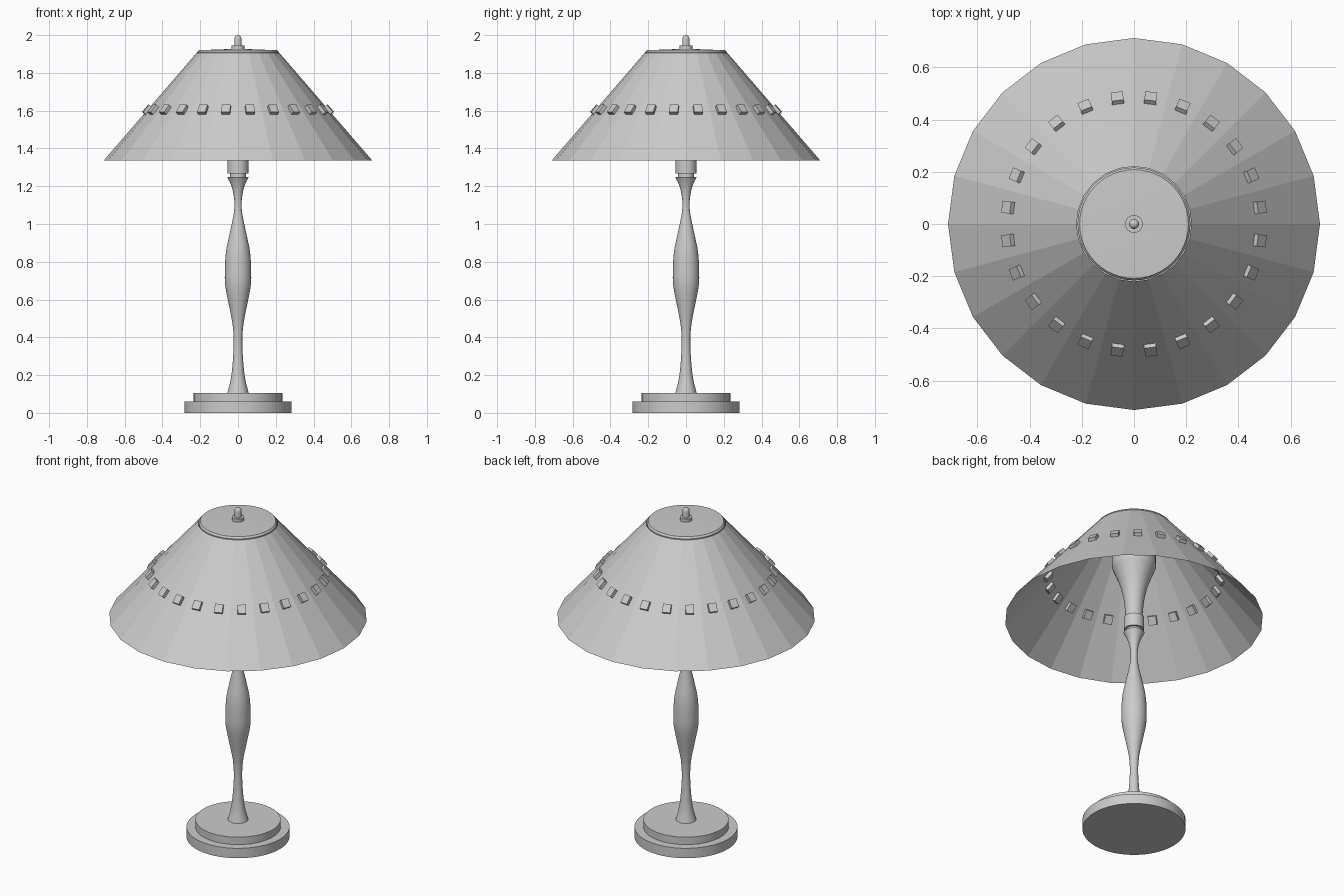
import bpy, bmesh, math
from mathutils import Matrix, Vector

if "Cube" in bpy.data.objects:
    bpy.data.objects.remove(bpy.data.objects["Cube"])

grey = bpy.data.materials.new("plain_grey")
grey.diffuse_color = (0.6, 0.6, 0.6, 1)
grey.use_nodes = True
grey.node_tree.nodes["Principled BSDF"].inputs["Base Color"].default_value = grey.diffuse_color


def finish(bm, name, smooth):
    bmesh.ops.recalc_face_normals(bm, faces=bm.faces)
    mesh = bpy.data.meshes.new(name)
    bm.to_mesh(mesh)
    bm.free()
    mesh.materials.append(grey)
    ob = bpy.data.objects.new(name, mesh)
    bpy.context.collection.objects.link(ob)
    if smooth:
        bpy.ops.object.select_all(action='DESELECT')
        ob.select_set(True)
        bpy.context.view_layer.objects.active = ob
        bpy.ops.object.shade_smooth_by_angle(angle=math.radians(35))
    return ob


def lathe(name, profile, sides=40, smooth=True):
    """Spin a (radius, height) profile around z; radius 0 closes to a point."""
    bm = bmesh.new()
    rings = []
    for r, z in profile:
        n = 1 if r == 0 else sides
        rings.append([bm.verts.new((r * math.cos(2 * math.pi * i / sides),
                                    r * math.sin(2 * math.pi * i / sides), z))
                      for i in range(n)])
    for a, b in zip(rings, rings[1:]):
        for i in range(sides):
            j = (i + 1) % sides
            quad = [a[i % len(a)], a[j % len(a)], b[j % len(b)], b[i % len(b)]]
            bm.faces.new(list(dict.fromkeys(quad)))
    return finish(bm, name, smooth)


def curve(points, steps=4):
    """Smooth a profile through its points."""
    p = [Vector(q) for q in points]
    p = [2 * p[0] - p[1]] + p + [2 * p[-1] - p[-2]]
    out = []
    for a, b, c, d in zip(p, p[1:], p[2:], p[3:]):
        for k in range(steps):
            t = k / steps
            out.append(tuple(0.5 * (2 * b + (c - a) * t + (2 * a - 5 * b + 4 * c - d) * t * t
                                    + (3 * b - a - 3 * c + d) * t ** 3)))
    return out + [tuple(p[-2])]


# Stepped round foot
lathe("base_lower", [(0, 0), (0.284, 0), (0.284, 0.06), (0, 0.06)], 48)
lathe("base_upper", [(0, 0.055), (0.235, 0.055), (0.235, 0.105), (0, 0.105)], 48)

# Turned column
column = curve([(0.058, 0.1), (0.038, 0.18), (0.027, 0.28), (0.023, 0.38), (0.029, 0.47),
                (0.05, 0.58), (0.067, 0.67), (0.07, 0.74), (0.064, 0.85), (0.044, 0.95),
                (0.025, 1.04), (0.019, 1.1), (0.024, 1.16), (0.038, 1.21), (0.057, 1.25)], 3)
lathe("column", [(0, 0.1)] + column + [(0, 1.25)], 32)

# Neck, collar and flared socket under the shade
lathe("neck", [(0, 1.24), (0.043, 1.24), (0.043, 1.28), (0, 1.28)], 32)
lathe("collar", [(0, 1.268), (0.056, 1.268), (0.056, 1.345), (0, 1.345)], 32)
flare = curve([(0.047, 1.34), (0.05, 1.4), (0.06, 1.48), (0.077, 1.55),
               (0.103, 1.62), (0.119, 1.66)])
lathe("socket", [(0, 1.34)] + flare + [(0.122, 1.67), (0.122, 1.73), (0, 1.73)], 32)

# Faceted open shade
SIDES = 24
R0, Z0, R1, Z1 = 0.712, 1.335, 0.22, 1.905
lathe("shade", [(R0, Z0), (R1, Z1)], SIDES, False)

# Studs set through the middle of each shade panel
down = Vector((R0 - R1, 0, Z0 - Z1)).normalized()
out = Vector((-down.z, 0, down.x))
mid = Vector(((R0 + (R1 - R0) * (1.6 - Z0) / (Z1 - Z0)) * math.cos(math.pi / SIDES), 0, 1.6))
bm = bmesh.new()
for i in range(SIDES):
    frame = Matrix((down, (0, 1, 0), out)).transposed().to_4x4()
    spin = Matrix.Rotation((i + 0.5) * 2 * math.pi / SIDES, 4, 'Z')
    size = Matrix.Diagonal((0.05, 0.046, 0.038, 1))
    bmesh.ops.create_cube(bm, size=1, matrix=spin @ Matrix.Translation(mid) @ frame @ size)
finish(bm, "shade_studs", False)

# Cap plate and finial
lathe("cap", [(0, 1.9), (0.216, 1.9), (0.216, 1.91), (0.208, 1.92), (0, 1.928)], 48)
lathe("finial_washer", [(0, 1.92), (0.034, 1.92), (0.034, 1.945), (0, 1.945)], 24)
tip = [(0.019 * math.cos(a * math.pi / 10), 1.981 + 0.019 * math.sin(a * math.pi / 10))
       for a in range(5)]
lathe("finial", [(0, 1.94), (0.019, 1.94)] + tip + [(0, 2.0)], 20)
